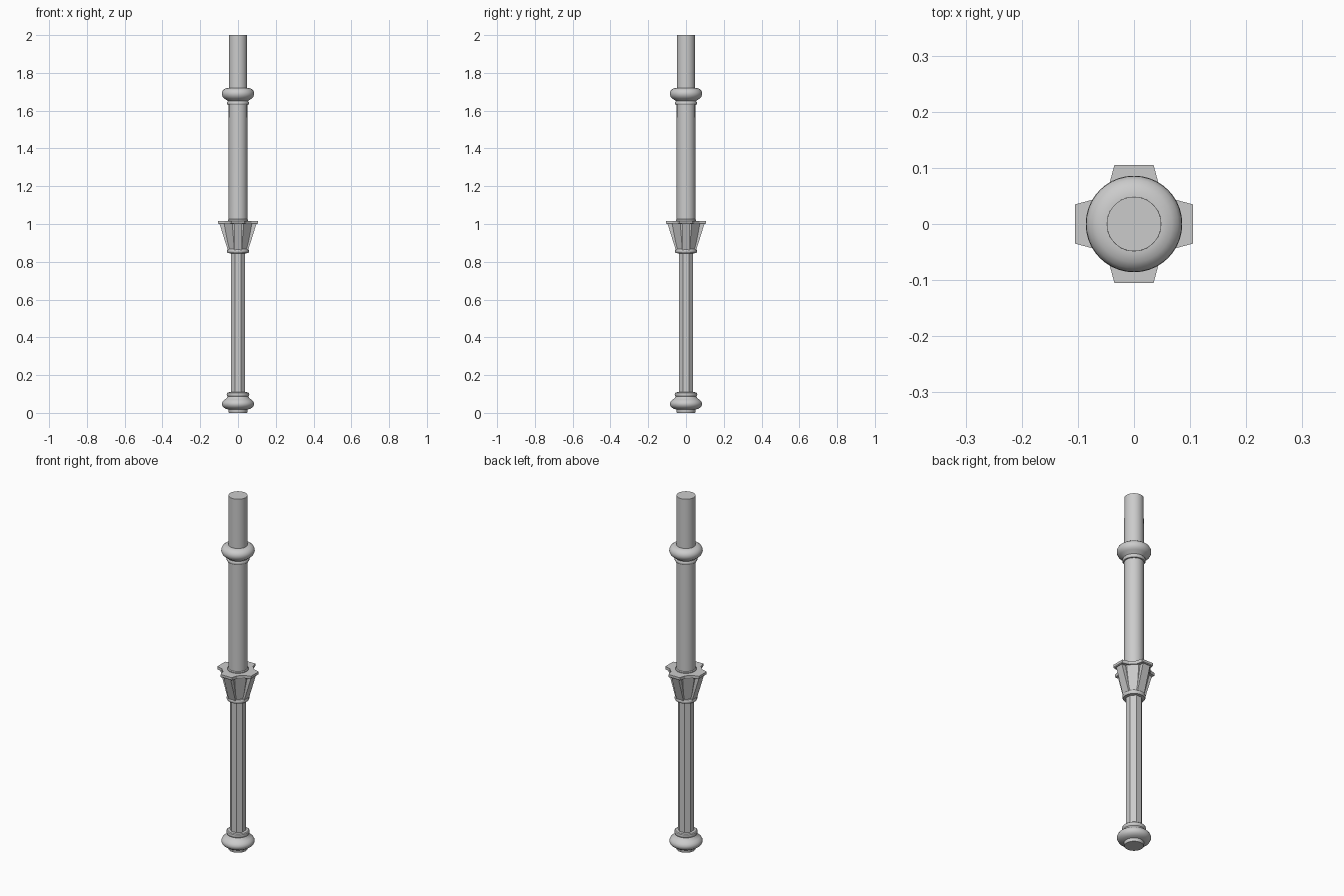
import bpy, bmesh, math

if "Cube" in bpy.data.objects:
    bpy.data.objects.remove(bpy.data.objects["Cube"])


def finish(name, bm, smooth=True):
    bmesh.ops.recalc_face_normals(bm, faces=bm.faces)
    me = bpy.data.meshes.new(name)
    bm.to_mesh(me)
    bm.free()
    ob = bpy.data.objects.new(name, me)
    bpy.context.collection.objects.link(ob)
    if smooth:
        bpy.ops.object.select_all(action='DESELECT')
        ob.select_set(True)
        bpy.context.view_layer.objects.active = ob
        bpy.ops.object.shade_smooth_by_angle(angle=math.radians(35))
    return ob


def loft(name, sections, smooth=False):
    """Skin closed loops of 3D points and cap both ends."""
    bm = bmesh.new()
    rings = [[bm.verts.new(p) for p in s] for s in sections]
    n = len(rings[0])
    for a, b in zip(rings, rings[1:]):
        for i in range(n):
            j = (i + 1) % n
            bm.faces.new((a[i], a[j], b[j], b[i]))
    bm.faces.new(rings[0][::-1])
    bm.faces.new(rings[-1])
    return finish(name, bm, smooth)


def circle(r, z, n, offset=0.0):
    return [(r * math.cos(math.tau * (i + offset) / n),
             r * math.sin(math.tau * (i + offset) / n), z) for i in range(n)]


def lathe(name, profile, n=40):
    return loft(name, [circle(r, z, n) for r, z in profile], True)


def four_fold(points, z, s=1.0):
    """Repeat a quarter outline around z."""
    out = []
    for k in range(4):
        c, d = [(1, 0), (0, 1), (-1, 0), (0, -1)][k]
        out += [(s * (x * c - y * d), s * (x * d + y * c), z) for x, y in points]
    return out


# Turned foot with a bulging ring and a small bead above
lathe("foot", [(0.048, 0), (0.050, 0.004), (0.050, 0.018), (0.066, 0.022),
               (0.079, 0.031), (0.085, 0.042), (0.085, 0.052), (0.080, 0.062),
               (0.070, 0.071), (0.060, 0.078), (0.055, 0.087), (0.058, 0.091),
               (0.060, 0.098), (0.058, 0.105), (0.053, 0.109), (0.036, 0.110)])

# Eight-sided lower shaft
loft("lower_shaft", [circle(0.041, z, 8, 0.5) for z in (0.10, 0.86)])

# Bead under the bracket head
lathe("head_bead", [(0.036, 0.844), (0.054, 0.846), (0.058, 0.852),
                    (0.058, 0.860), (0.054, 0.867), (0.036, 0.868)])

# Flared eight-sided core of the bracket head
loft("head_core", [circle(0.050, 0.862, 8, 0.5), circle(0.080, 1.002, 8, 0.5)])

# Four tapered brackets
for k in range(4):
    a = k * math.pi / 2
    fin = loft("bracket", [
        [(0.02, -0.022, z), (r, -0.022, z), (r, 0.022, z), (0.02, 0.022, z)]
        for r, z in ((0.054, 0.862), (0.098, 1.002))])
    fin.rotation_euler.z = a

# Cross-shaped top plate
plate = [(0.105, -0.035), (0.105, 0.035), (0.071, 0.044), (0.044, 0.071)]
loft("top_plate", [four_fold(plate, 1.000, 0.97), four_fold(plate, 1.004),
                   four_fold(plate, 1.017)])

# Round upper shaft with a slight collar at its base
lathe("upper_shaft", [(0.054, 1.01), (0.054, 1.022), (0.050, 1.026),
                      (0.049, 1.63), (0.0485, 2.0)])

# Upper turned ring with a bead below
lathe("upper_ring", [(0.046, 1.628), (0.054, 1.630), (0.058, 1.636),
                     (0.058, 1.644), (0.054, 1.650), (0.059, 1.655),
                     (0.072, 1.664), (0.081, 1.673), (0.086, 1.686),
                     (0.085, 1.698), (0.079, 1.709), (0.068, 1.717),
                     (0.054, 1.721), (0.046, 1.721)])
